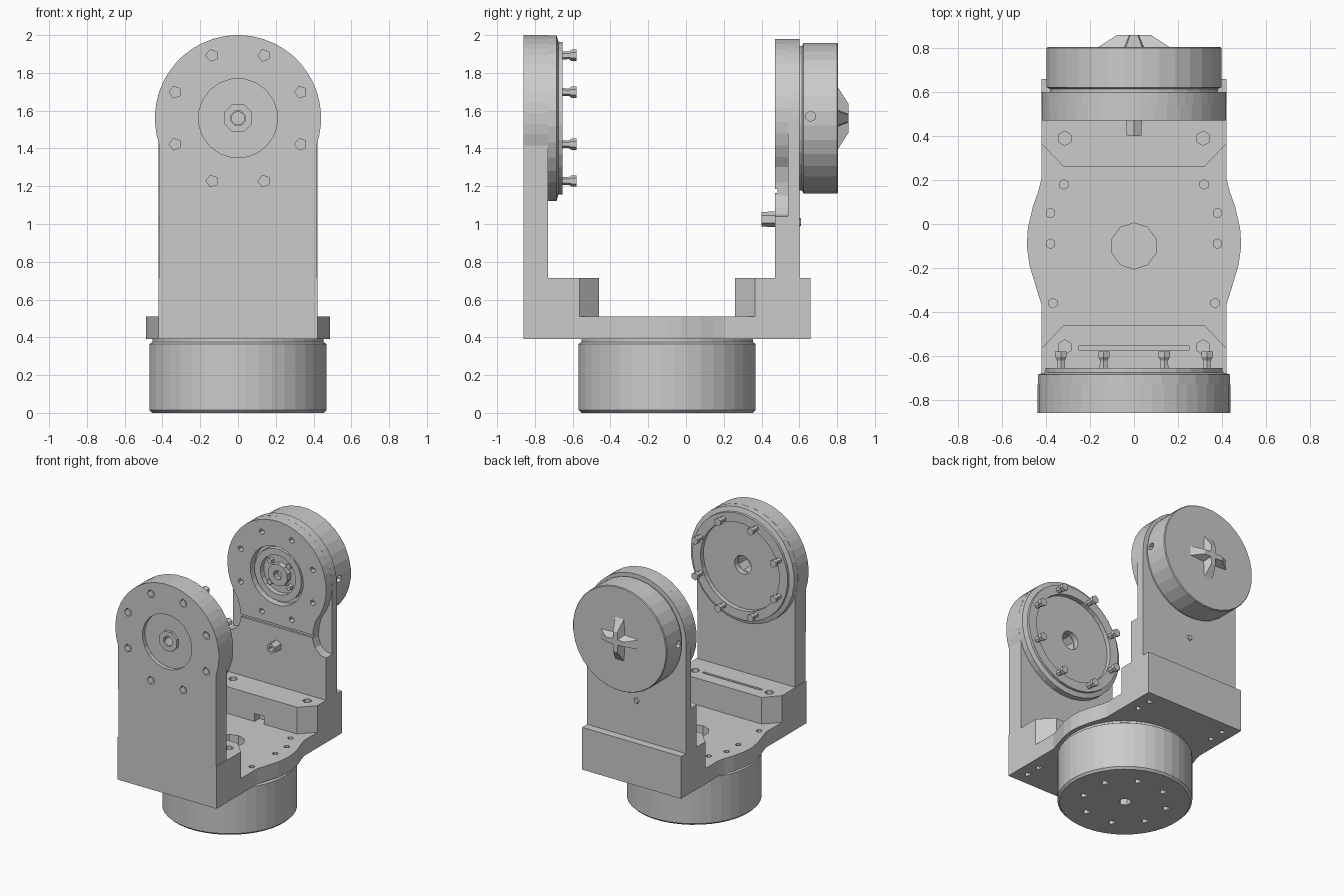
import bpy, bmesh
from math import sin, cos, pi, radians

if "Cube" in bpy.data.objects:
    bpy.data.objects.remove(bpy.data.objects["Cube"])

AX = {'X': lambda a, b, h: (h, a, b),
      'Y': lambda a, b, h: (a, h, b),
      'Z': lambda a, b, h: (a, b, h)}


def finish(bm, name):
    bmesh.ops.recalc_face_normals(bm, faces=bm.faces[:])
    me = bpy.data.meshes.new(name)
    bm.to_mesh(me)
    bm.free()
    ob = bpy.data.objects.new(name, me)
    bpy.context.collection.objects.link(ob)
    return ob


def add_loft(bm, rings, loop=False):
    """Skin a list of point rings; loop joins the last to the first, else caps."""
    vs = [[bm.verts.new(p) for p in r] for r in rings]
    n = len(vs[0])
    pairs = list(zip(vs, vs[1:])) + ([(vs[-1], vs[0])] if loop else [])
    for r0, r1 in pairs:
        for i in range(n):
            j = (i + 1) % n
            bm.faces.new((r0[i], r0[j], r1[j], r1[i]))
    if not loop:
        bm.faces.new(vs[0])
        bm.faces.new(vs[-1])


def lathe_rings(axis, c, prof, n):
    return [[AX[axis](c[0] + r * cos(2 * pi * (i + .5) / n),
                      c[1] + r * sin(2 * pi * (i + .5) / n), h)
             for i in range(n)] for r, h in prof]


def lathe(name, axis, c, prof, n=32, loop=False):
    bm = bmesh.new()
    add_loft(bm, lathe_rings(axis, c, prof, n), loop)
    return finish(bm, name)


def prism(name, axis, pts, h0, h1, taper=1, c=(0, 0)):
    bm = bmesh.new()
    add_loft(bm, [[AX[axis](a, b, h0) for a, b in pts],
                  [AX[axis](c[0] + (a - c[0]) * taper,
                            c[1] + (b - c[1]) * taper, h1) for a, b in pts]])
    return finish(bm, name)


def cut(ob, holes):
    """Cut round holes given as (axis, centre, radius, h0, h1, sides)."""
    bm = bmesh.new()
    for axis, c, r, h0, h1, n in holes:
        add_loft(bm, lathe_rings(axis, c, [(r, h0), (r, h1)], n))
    cut_with(ob, finish(bm, "cutter"))


def cut_with(ob, cutter):
    cutter.hide_render = True
    m = ob.modifiers.new("cut", 'BOOLEAN')
    m.operation, m.solver, m.object = 'DIFFERENCE', 'EXACT', cutter
    bpy.context.view_layer.objects.active = ob
    bpy.ops.object.modifier_apply(modifier=m.name)
    bpy.data.objects.remove(cutter)


def circ(r, n=8, c=(0, 1.56), off=.5):
    return [(c[0] + r * cos(2 * pi * (i + off) / n),
             c[1] + r * sin(2 * pi * (i + off) / n)) for i in range(n)]


def rect(a0, a1, b0, b1):
    return [(a0, b0), (a1, b0), (a1, b1), (a0, b1)]


def mirrored(half):
    return half + [(-x, y) for x, y in reversed(half)]


def arch(r, a0, n=15):
    """Right half of a rounded head, from angle a0 to the top."""
    return [(r * cos(a), 1.56 + r * sin(a))
            for a in (radians(a0 + (87 - a0) * i / (n - 1)) for i in range(n))]


AXLE = (0, 1.56)

# Base motor
base = lathe("base_motor", 'Z', (0, -.1),
             [(.455, 0), (.47, .015), (.47, .365), (.455, .375), (.455, .39)], 40)
cut(base, [('Z', p, .025, -.1, .04, 6) for p in circ(.3, 8, (0, -.1))]
    + [('Z', (0, -.1), .045, -.1, .05, 6)])

# Base plate with bulged sides
plate = prism("base_plate", 'Z', mirrored(
    [(.42, -.86), (.42, -.37), (.445, -.29), (.475, -.19), (.488, -.1),
     (.483, -.02), (.46, .08), (.435, .15), (.42, .21), (.42, .66)]), .39, .51)
cut(plate, [('Z', (0, -.1), .105, .3, .6, 10)]
    + [('Z', (s * x, y), .022, .46, .6, 6) for s in (-1, 1)
       for x, y in ((.38, -.09), (.37, -.36), (.38, .05), (.32, .18))]
    + [('Z', (s * .33, y), .022, .3, .44, 6) for s in (-1, 1)
       for y in (-.76, -.64, .44, .56)])

# Raised end blocks with chamfered inner corners
for name, y_out, y_mid, y_in, hy in (("front_block", -.86, -.565, -.46, -.56),
                                     ("rear_block", .66, .365, .26, .39)):
    blk = prism(name, 'Z', mirrored([(.42, y_out), (.42, y_mid), (.32, y_in)]),
                .51, .715)
    cut(blk, [('Z', (s * .315, hy), .033, .66, .8, 6) for s in (-1, 1)])
    if y_out < 0:
        cut_with(blk, prism("slot", 'Z', rect(-.25, .25, -.575, -.555), .69, .8))
    else:
        cut_with(blk, prism("notch", 'Y', rect(-.04, .04, .45, .57), .2, .32))

# Front arm: round-headed plate with recess, axle hole and bolt pockets
front_arm = prism("front_arm", 'Y', mirrored(
    [(.415, .715)] + arch(.44, -19)), -.86, -.73)
cut(front_arm, [('Y', AXLE, .21, -.95, -.83, 20)]
    + [('Y', p, .032, -.95, -.81, 5) for p in circ(.36)])
cut(front_arm, [('Y', AXLE, .07, -.95, -.6, 8)])

# Front hub ring with a stepped rim, plus pegs
lathe("front_hub_ring", 'Y', AXLE,
      [(.07, -.73), (.44, -.73), (.44, -.685), (.405, -.675), (.405, -.655),
       (.335, -.655), (.335, -.69), (.07, -.69)], 32, True)
lathe("front_axle_collar", 'Y', AXLE,
      [(.04, -.83), (.08, -.83), (.08, -.85), (.04, -.85)], 8, True)
for p in circ(.36):
    lathe("hub_peg", 'Y', p, [(.022, -.67), (.02, -.62), (.03, -.605),
                              (.03, -.58)], 6)

# Rear arm: full back layer and a waisted front layer
rear_back = prism("rear_arm_back", 'Y', mirrored(
    [(.42, .715)] + arch(.42, 0)), .54, .60)
rear_front = prism("rear_arm_front", 'Y', mirrored(
    [(.42, .715), (.42, 1.04), (.37, 1.05), (.325, 1.09), (.305, 1.15),
     (.31, 1.22)] + arch(.42, -38)), .47, .54)
cut(rear_front, [('Y', AXLE, .225, .4, .525, 24)]
    + [('Y', p, .022, .4, .51, 6) for p in circ(.33)])
cut_with(rear_front, prism("groove", 'Y', rect(-.5, .5, 1.165, 1.185), .4, .485))

# Output hub sunk into the rear arm
lathe("output_ring", 'Y', AXLE, [(.15, .525), (.2, .525), (.2, .485),
                                 (.15, .485)], 20, True)
lathe("output_shaft", 'Y', AXLE, [(.035, .525), (.085, .525), (.085, .48),
                                  (.035, .48)], 10, True)
for p in circ(.115, 4):
    lathe("output_screw", 'Y', p, [(.022, .525), (.022, .495)], 6)

# Cable clip and its fastener
lathe("cable_clip", 'Y', (0, 1.025), [(.02, .47), (.042, .47), (.038, .40),
                                      (.02, .40)], 6, True)
lathe("clip_fastener", 'Y', (0, 1.01), [(.025, .60), (.02, .61)], 5)

# Rear motor and its cross-shaped cap
motor = lathe("rear_motor", 'Y', AXLE,
              [(.385, .60), (.385, .615), (.4, .622), (.4, .8), (.395, .806)], 32)
cut(motor, [('X', (.66, 1.57), .028, s * .36, s * .5, 6) for s in (-1, 1)])
cross = [(r * cos(radians(k * 90 + a)), 1.56 + r * sin(radians(k * 90 + a)))
         for k in range(4) for a, r in ((-13, .175), (13, .175), (45, .065))]
prism("rear_motor_cross", 'Y', cross, .80, .86, .45, AXLE)
